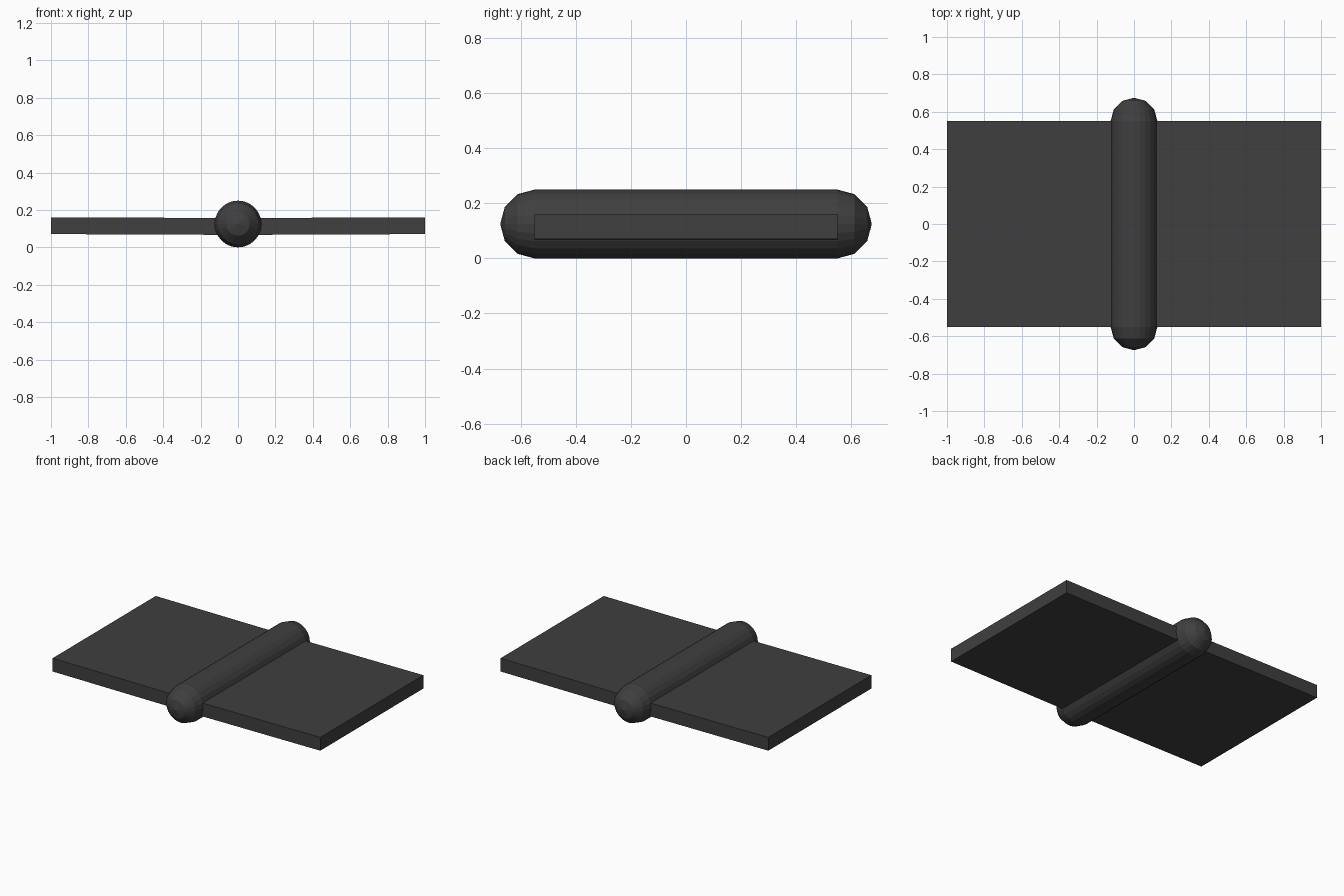
import bpy, bmesh, math

if "Cube" in bpy.data.objects:
    bpy.data.objects.remove(bpy.data.objects["Cube"])

R, HALF, SEG, CAP = 0.125, 0.55, 24, 3

mat = bpy.data.materials.new("dark_metal")
mat.diffuse_color = (0.05, 0.05, 0.05, 1)
mat.use_nodes = True
mat.node_tree.nodes["Principled BSDF"].inputs["Base Color"].default_value = mat.diffuse_color


def add_object(name, bm):
    bmesh.ops.recalc_face_normals(bm, faces=bm.faces)
    mesh = bpy.data.meshes.new(name)
    bm.to_mesh(mesh)
    bm.free()
    mesh.materials.append(mat)
    obj = bpy.data.objects.new(name, mesh)
    bpy.context.collection.objects.link(obj)
    return obj


# Hinge barrel: capsule profile spun around the y axis
bm = bmesh.new()
angles = [math.radians(90 * i / CAP) for i in range(CAP + 1)]
back = [(HALF + R * math.sin(a), R * math.cos(a)) for a in angles]
profile = [(-y, r) for y, r in reversed(back)] + back
verts = [bm.verts.new((0, y, R + r)) for y, r in profile]
edges = [bm.edges.new(pair) for pair in zip(verts, verts[1:])]
bmesh.ops.spin(bm, geom=verts + edges, cent=(0, 0, R), axis=(0, 1, 0),
               angle=math.tau, steps=SEG, use_duplicate=False)
bmesh.ops.remove_doubles(bm, verts=bm.verts, dist=1e-4)
add_object("hinge_barrel", bm)

# Flat leaves on each side, rising very slightly outwards
for side, name in ((-1, "left_leaf"), (1, "right_leaf")):
    bm = bmesh.new()
    section = [(0.06, 0.067), (1.0, 0.071), (1.0, 0.161), (0.06, 0.157)]
    face = bm.faces.new([bm.verts.new((side * x, -HALF, z)) for x, z in section])
    ext = bmesh.ops.extrude_face_region(bm, geom=[face], use_keep_orig=True)
    moved = [v for v in ext["geom"] if isinstance(v, bmesh.types.BMVert)]
    bmesh.ops.translate(bm, verts=moved, vec=(0, 2 * HALF, 0))
    add_object(name, bm)
